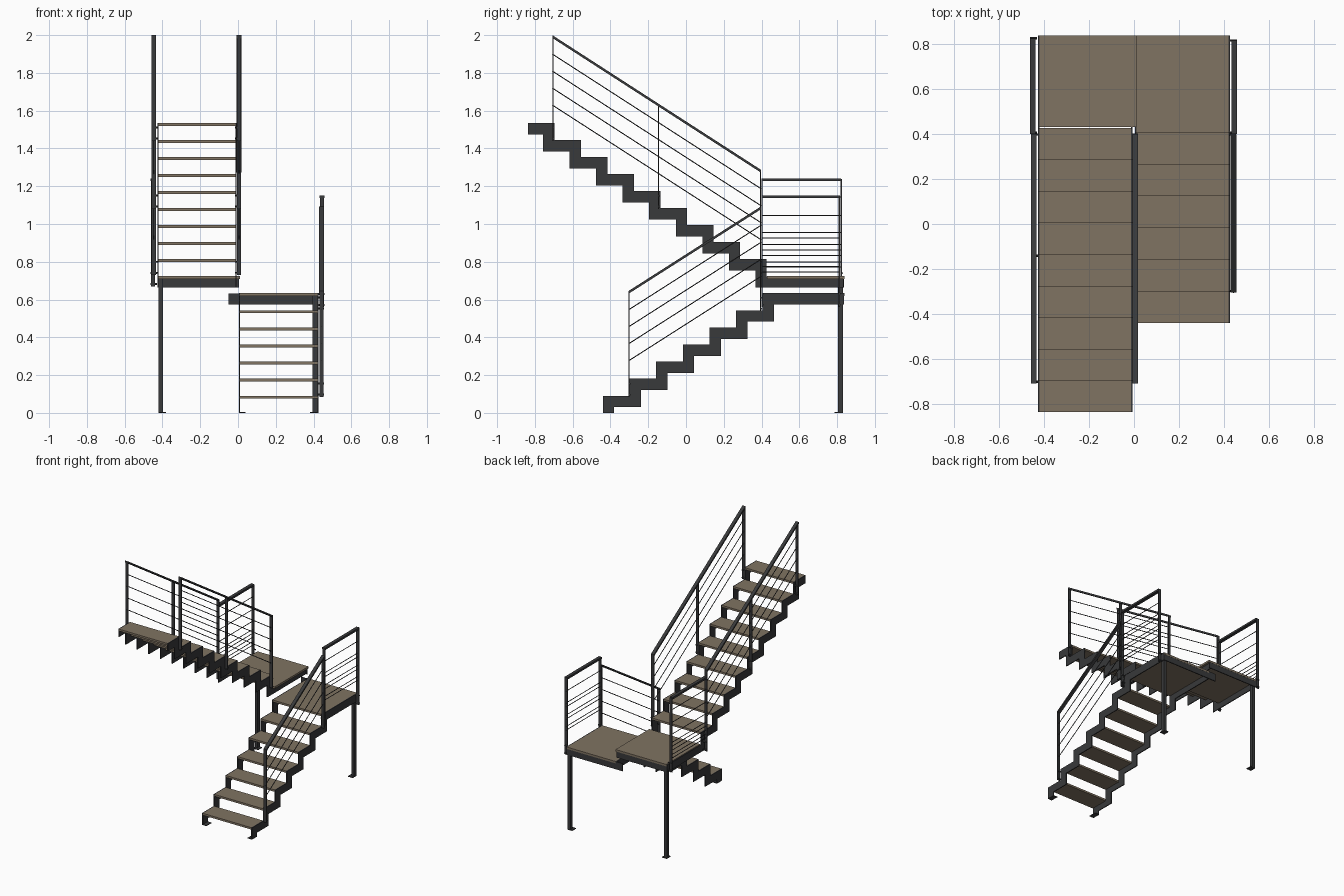
import bpy, bmesh
from mathutils import Vector

if "Cube" in bpy.data.objects:
    bpy.data.objects.remove(bpy.data.objects["Cube"])


def material(name, rgb):
    m = bpy.data.materials.new(name)
    m.diffuse_color = (*rgb, 1)
    m.use_nodes = True
    m.node_tree.nodes["Principled BSDF"].inputs["Base Color"].default_value = m.diffuse_color
    return m


STEEL = material("dark steel", (0.04, 0.041, 0.043))
WOOD = material("brown tread", (0.215, 0.172, 0.122))


def finish(name, bm, mat):
    bmesh.ops.recalc_face_normals(bm, faces=bm.faces[:])
    me = bpy.data.meshes.new(name)
    bm.to_mesh(me)
    bm.free()
    me.materials.append(mat)
    ob = bpy.data.objects.new(name, me)
    bpy.context.collection.objects.link(ob)
    return ob


def plate(name, pts, x0, x1, mat=STEEL):
    """Side profile given as (y, z) points, extruded from x0 to x1."""
    bm = bmesh.new()
    f = bm.faces.new([bm.verts.new((x0, y, z)) for y, z in pts])
    ext = bmesh.ops.extrude_face_region(bm, geom=[f])["geom"]
    bmesh.ops.translate(bm, vec=(x1 - x0, 0, 0),
                        verts=[v for v in ext if isinstance(v, bmesh.types.BMVert)])
    return finish(name, bm, mat)


def box(name, x0, x1, y0, y1, z0, z1, mat=STEEL):
    return plate(name, [(y0, z0), (y1, z0), (y1, z1), (y0, z1)], x0, x1, mat)


def rod(name, a, b, r, sides=6):
    a, b = Vector(a), Vector(b)
    d = b - a
    bm = bmesh.new()
    bmesh.ops.create_cone(bm, cap_ends=True, segments=sides, radius1=r, radius2=r, depth=d.length)
    bm.transform(d.to_track_quat('Z', 'Y').to_matrix().to_4x4())
    bmesh.ops.translate(bm, vec=(a + b) / 2, verts=bm.verts[:])
    return finish(name, bm, STEEL)


TH = 0.015            # tread thickness
RUN, RISE = 0.141, 0.0905

# lower flight: treads and sawtooth stringers
top, bot = [(-0.44, 0.0)], [(-0.38, 0.0)]
for i in range(6):
    y, z = -0.44 + i * RUN, (i + 1) * RISE
    box("lower_tread", 0.011, 0.42, y, y + RUN, z - TH, z, WOOD)
    top += [(y, z), (y + RUN, z)]
    bot += [(y + 0.06, z - 0.06), (y + 0.06 + RUN, z - 0.06)]
LZ = 7 * RISE
top += [(0.406, LZ), (0.835, LZ)]
bot += [(0.466, LZ - 0.06), (0.835, LZ - 0.06)]
for x in (0.004, 0.42):
    plate("lower_stringer", top + bot[::-1], x, x + 0.007)
for x in (0.011, 0.39):
    box("lower_stringer_foot", x, x + 0.03, -0.44, -0.38, 0, 0.005)

# lower landing with back beam
box("lower_landing", 0.01, 0.42, 0.406, 0.838, LZ - TH, LZ, WOOD)
box("lower_landing_back_beam", -0.05, 0.427, 0.83, 0.837, LZ - 0.06, LZ - 0.002)

# upper flight: climbs toward the front
UZ = 0.725
top = [(0.835, UZ - 0.06), (0.835, UZ - 0.004), (0.427, UZ - 0.004)]
bot = [(0.367, UZ - 0.06)]
for i in range(9):
    y, z = 0.427 - i * 0.1404, UZ + (i + 1) * 0.09
    y2 = y - 0.1404
    box("upper_tread", -0.42, -0.014, y2, y, z - TH, z, WOOD)
    top += [(y, z), (y2, z)]
    bot += [(y - 0.06, z - 0.06)]
    bot += [(y2 - 0.06, z - 0.06)] if i < 8 else [(y2, z - 0.06)]
for x in (-0.427, -0.014):
    plate("upper_stringer", top + bot[::-1], x, x + 0.007)

# upper landing with back beam
box("upper_landing", -0.42, 0.01, 0.43, 0.838, UZ - TH, UZ, WOOD)
box("upper_landing_back_beam", -0.427, 0.004, 0.83, 0.837, UZ - 0.06, UZ - 0.004)

# support legs with foot plates
for x0, x1, f0, f1, z in ((-0.42, -0.397, -0.42, -0.38, UZ - TH), (0.395, 0.42, 0.38, 0.42, LZ - TH)):
    box("support_leg", x0, x1, 0.805, 0.83, 0, z)
    box("leg_foot", f0, f1, 0.787, 0.832, 0, 0.006)


def railing(name, x, start, end, posts, drops, side):
    """Rail from start to end (y, z); posts are (y, bottom z); drops are cable offsets."""
    (y0, z0), (y1, z1) = start, end
    w, h = 0.0125, 0.015
    plate(name + "_handrail", [(y0, z0 - h), (y1, z1 - h), (y1, z1), (y0, z0)], x - w, x + w)
    for y, zb in posts:
        zt = z0 + (z1 - z0) * (y - y0) / (y1 - y0) - 0.004
        box(name + "_post", x - w * 0.9, x + w * 0.9, y - 0.003, y + 0.003, zb, zt)
        for dz in (0.012, 0.07):       # bolts into the stringer
            rod(name + "_bolt", (x + side * 0.012, y + 0.004, zb + dz),
                (x - side * 0.02, y + 0.004, zb + dz), 0.005, 8)
    for d in drops:
        rod(name + "_cable", (x, y0, z0 - d), (x, y1, z1 - d), 0.0027)


CABLES = (0.1, 0.19, 0.28, 0.37)
railing("lower_flight", 0.442, (-0.305, 0.645), (0.397, 1.093),
        [(-0.302, 0.085), (0.394, 0.54)], CABLES, 1)
for name, x in (("outer_upper_flight", -0.446), ("centre_upper_flight", 0.005)):
    railing(name, x, (-0.708, 2.0), (0.397, 1.287),
            [(-0.705, 1.44), (-0.145, 1.08), (0.394, 0.73)], CABLES, -1 if x < -0.1 else 1)

# landing railings, cables closer together near the floor
railing("lower_landing", 0.445, (0.4, 1.152), (0.815, 1.152),
        [(0.403, 0.56), (0.811, 0.56)],
        (0.107, 0.197, 0.227, 0.29, 0.32, 0.377, 0.405), 1)
railing("upper_landing", -0.45, (0.4, 1.242), (0.82, 1.242),
        [(0.403, 0.67), (0.822, 0.67)],
        (0.1, 0.197, 0.287, 0.35, 0.38, 0.41, 0.443, 0.47), -1)
